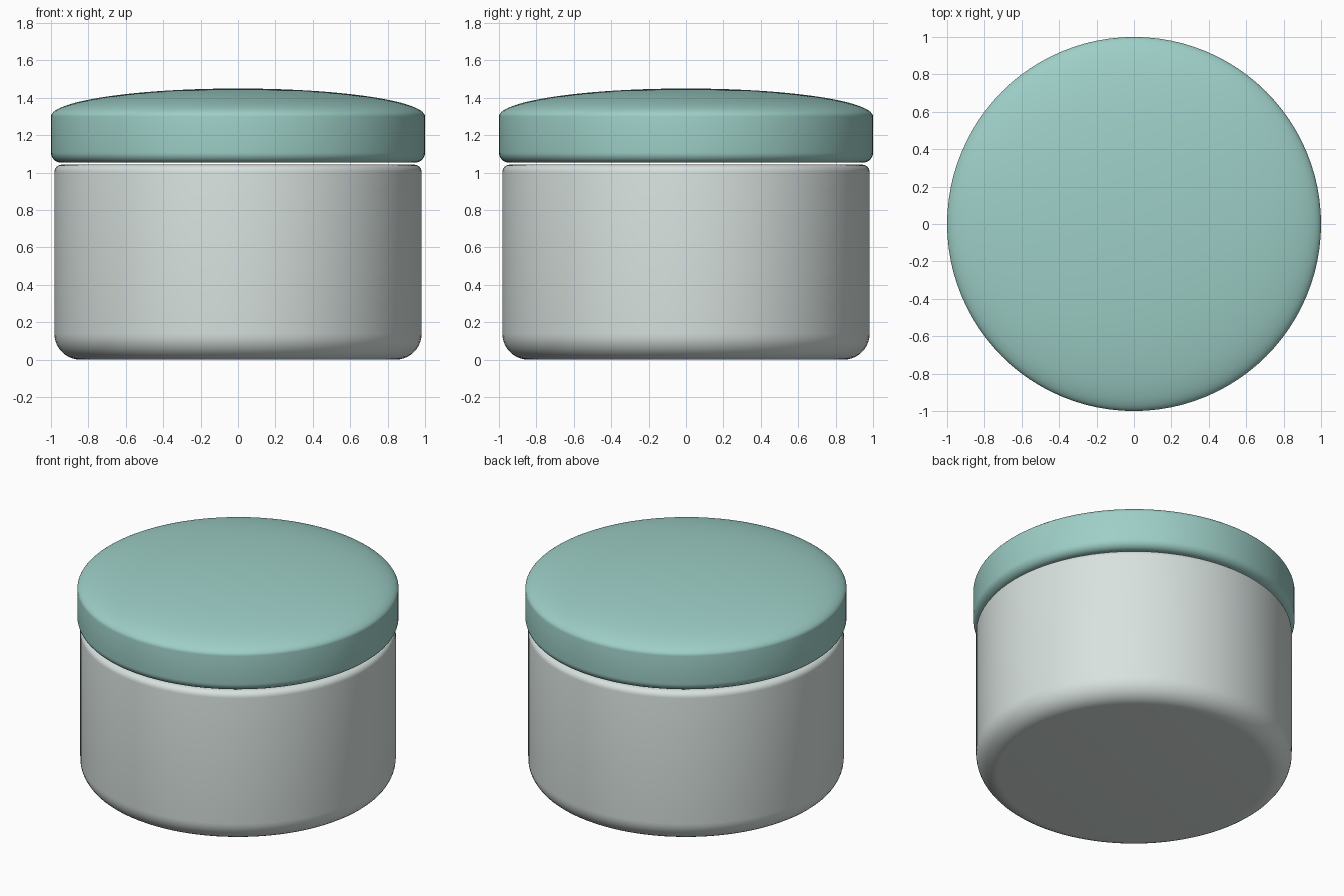
import bpy, bmesh, math

cube = bpy.data.objects.get("Cube")
if cube:
    bpy.data.objects.remove(cube, do_unlink=True)

SIDES = 96


def material(name, rgb):
    mat = bpy.data.materials.new(name)
    mat.use_nodes = True
    mat.diffuse_color = (*rgb, 1)
    mat.node_tree.nodes["Principled BSDF"].inputs["Base Color"].default_value = (*rgb, 1)
    return mat


def arc(cr, cz, rx, rz, start, end, steps=10):
    """Elliptical arc in the radius/height plane, angles in degrees."""
    angles = [math.radians(start + (end - start) * i / steps) for i in range(steps + 1)]
    return [(cr + rx * math.cos(a), cz + rz * math.sin(a)) for a in angles]


def lathe(name, profile, mat):
    """Spin a profile, running from bottom axis to top axis, around z."""
    bm = bmesh.new()
    verts = [bm.verts.new((r, 0, z)) for r, z in profile]
    edges = [bm.edges.new(pair) for pair in zip(verts, verts[1:])]
    bmesh.ops.spin(bm, geom=verts + edges, cent=(0, 0, 0), axis=(0, 0, 1),
                   angle=math.tau, steps=SIDES, use_merge=True)
    bmesh.ops.remove_doubles(bm, verts=bm.verts, dist=0.0001)
    bmesh.ops.recalc_face_normals(bm, faces=bm.faces)
    mesh = bpy.data.meshes.new(name)
    bm.to_mesh(mesh)
    bm.free()
    mesh.materials.append(mat)
    obj = bpy.data.objects.new(name, mesh)
    bpy.context.collection.objects.link(obj)
    bpy.ops.object.select_all(action="DESELECT")
    obj.select_set(True)
    bpy.context.view_layer.objects.active = obj
    bpy.ops.object.shade_smooth_by_angle(angle=math.radians(40))
    return obj


# Jar body: broad rounded foot, tight rounded shoulder
foot, shoulder, body_r, body_top = 0.14, 0.04, 0.982, 1.043
body = ([(0, 0)]
        + arc(body_r - foot, foot, foot, foot, -90, 0)
        + arc(body_r - shoulder, body_top - shoulder, shoulder, shoulder, 0, 90, 6)
        + [(0, body_top)])
lathe("jar_body", body, material("pale grey", (0.69, 0.76, 0.74)))

# Lid: rounded lower rim, straight wall and shallow dome
rim, lid_bottom = 0.055, 1.053
lid = ([(0, lid_bottom)]
       + arc(1 - rim, lid_bottom + rim, rim, rim, -90, 0, 8)
       + arc(0, 1.30, 1, 0.15, 0, 90, 28))
lathe("lid", lid, material("soft teal", (0.34, 0.62, 0.57)))
